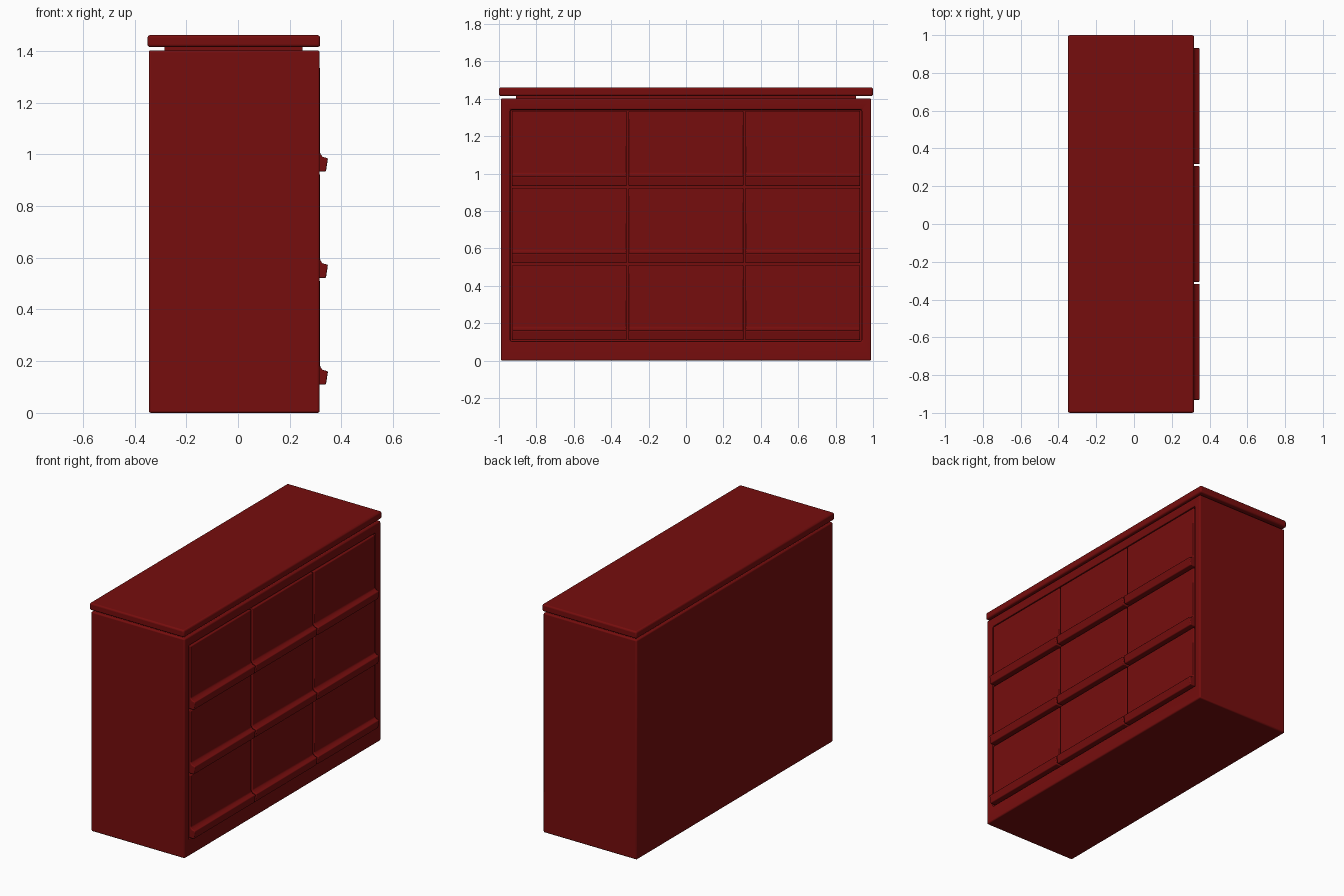
import bpy, bmesh, math

if "Cube" in bpy.data.objects:
    bpy.data.objects.remove(bpy.data.objects["Cube"])

red = bpy.data.materials.new("dark_red")
red.diffuse_color = (0.18, 0.004, 0.004, 1)
red.use_nodes = True
red.node_tree.nodes["Principled BSDF"].inputs["Base Color"].default_value = red.diffuse_color


def finish(obj, bevel, segments=3):
    """Rounded edges, smooth shading and colour."""
    obj.data.materials.append(red)
    mod = obj.modifiers.new("rounded_edges", 'BEVEL')
    mod.width, mod.segments = bevel, segments
    mod.limit_method, mod.angle_limit = 'ANGLE', math.radians(40)
    bpy.ops.object.select_all(action='DESELECT')
    obj.select_set(True)
    bpy.context.view_layer.objects.active = obj
    bpy.ops.object.shade_smooth_by_angle(angle=math.radians(35))


def box(name, x, y, z):
    bpy.ops.mesh.primitive_cube_add(size=1)
    obj = bpy.context.object
    obj.name = name
    for v in obj.data.vertices:
        v.co = [lo if c < 0 else hi for c, (lo, hi) in zip(v.co, (x, y, z))]
    return obj


def extrude_y(name, profile, y0, y1):
    """Prism along y from an x-z outline."""
    bm = bmesh.new()
    face = bm.faces.new([bm.verts.new((x, y0, z)) for x, z in profile])
    ext = bmesh.ops.extrude_face_region(bm, geom=[face])
    verts = [g for g in ext["geom"] if isinstance(g, bmesh.types.BMVert)]
    bmesh.ops.translate(bm, verts=verts, vec=(0, y1 - y0, 0))
    bmesh.ops.recalc_face_normals(bm, faces=bm.faces)
    mesh = bpy.data.meshes.new(name)
    bm.to_mesh(mesh)
    bm.free()
    obj = bpy.data.objects.new(name, mesh)
    bpy.context.collection.objects.link(obj)
    return obj


# Carcass with a shallow opening for the drawers
carcass = box("carcass", (-0.345, 0.316), (-0.99, 0.99), (0, 1.402))
cutter = box("opening_cutter", (0.28, 0.4), (-0.94, 0.94), (0.103, 1.342))
cutter.hide_render = True
cutter.hide_set(True)
cut = carcass.modifiers.new("drawer_opening", 'BOOLEAN')
cut.operation, cut.object, cut.solver = 'DIFFERENCE', cutter, 'EXACT'
finish(carcass, 0.008)

# Top board floating on a recessed plinth
finish(box("top_plinth", (-0.285, 0.25), (-0.91, 0.91), (1.39, 1.425)), 0.002)
finish(box("top_board", (-0.35, 0.318), (-1, 1), (1.415, 1.461)), 0.01)

# Drawer fronts, each with a pull lip along its lower edge
drawer_profile = [(0.27, 0), (0.34, 0), (0.348, 0.052), (0.328, 0.057),
                  (0.318, 0.068), (0.318, 0.402), (0.27, 0.402)]
for row in range(3):
    z = 0.109 + row * 0.412
    for col in range(3):
        y = (col - 1) * 0.624
        outline = [(px, pz + z) for px, pz in drawer_profile]
        drawer = extrude_y(f"drawer_{row + 1}_{col + 1}", outline, y - 0.307, y + 0.307)
        finish(drawer, 0.005)
